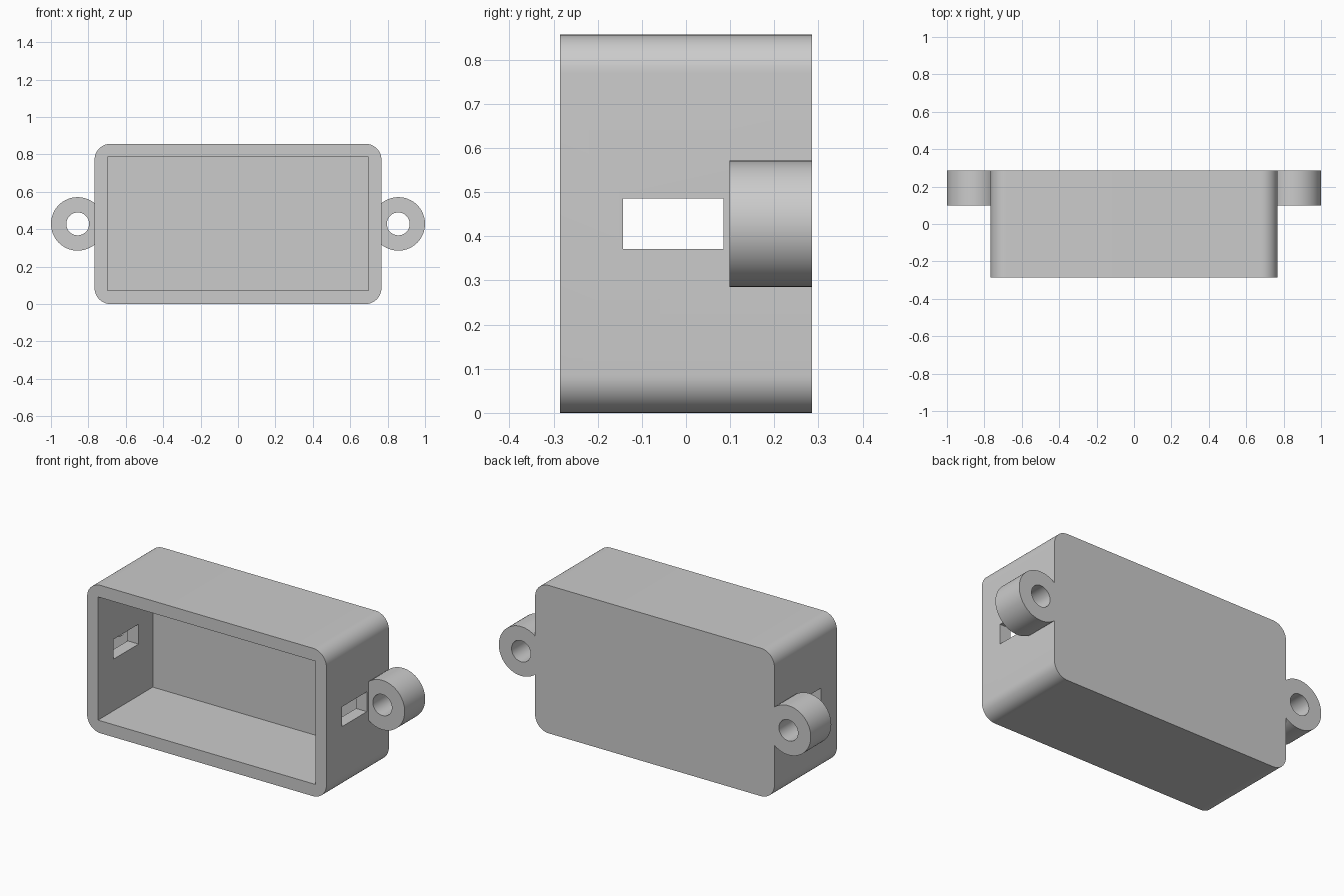
import bpy, bmesh
from math import cos, sin, pi

if "Cube" in bpy.data.objects:
    bpy.data.objects.remove(bpy.data.objects["Cube"])

W, H, D = 0.767, 0.857, 0.286      # half width, height, half depth
MID = H / 2


def prism(name, profile, y0, y1):
    """Extrude a closed (x, z) profile from y0 to y1."""
    bm = bmesh.new()
    face = bm.faces.new([bm.verts.new((x, y0, z)) for x, z in profile])
    ext = bmesh.ops.extrude_face_region(bm, geom=[face])["geom"]
    verts = [v for v in ext if isinstance(v, bmesh.types.BMVert)]
    bmesh.ops.translate(bm, verts=verts, vec=(0, y1 - y0, 0))
    bmesh.ops.recalc_face_normals(bm, faces=bm.faces)
    mesh = bpy.data.meshes.new(name)
    bm.to_mesh(mesh)
    bm.free()
    obj = bpy.data.objects.new(name, mesh)
    bpy.context.collection.objects.link(obj)
    return obj


def rect(x0, x1, z0, z1):
    return [(x0, z0), (x1, z0), (x1, z1), (x0, z1)]


def arc(cx, cz, r, a0, a1, n):
    return [(cx + r * cos(a0 + (a1 - a0) * i / n),
             cz + r * sin(a0 + (a1 - a0) * i / n)) for i in range(n + 1)]


def circle(cx, cz, r, n=64):
    return arc(cx, cz, r, 0, 2 * pi, n)[:-1]


def rounded_rect(hw, z0, z1, r, n=12):
    centres = [(hw - r, z1 - r), (r - hw, z1 - r), (r - hw, z0 + r), (hw - r, z0 + r)]
    return [p for i, (cx, cz) in enumerate(centres)
            for p in arc(cx, cz, r, i * pi / 2, (i + 1) * pi / 2, n)]


def combine(target, tool, operation):
    """Apply a boolean and remove the tool object."""
    mod = target.modifiers.new(operation.lower(), 'BOOLEAN')
    mod.operation, mod.solver, mod.object = operation, 'EXACT', tool
    bpy.context.view_layer.objects.active = target
    bpy.ops.object.modifier_apply(modifier=mod.name)
    bpy.data.objects.remove(tool)


# Rounded enclosure, open at the front
case = prism("enclosure", rounded_rect(W, 0, H, 0.086), -D, D)
combine(case, prism("cavity", rect(-0.697, 0.697, 0.072, 0.786), -0.4, 0.215), 'DIFFERENCE')

# Cable slot through both side walls
combine(case, prism("cable_slot", rect(-0.9, 0.9, 0.371, 0.486), -0.143, 0.085), 'DIFFERENCE')

# Mounting lugs with screw holes
for s in (-1, 1):
    combine(case, prism("lug", circle(s * 0.857, MID, 0.143), 0.098, D), 'UNION')
    combine(case, prism("screw_hole", circle(s * 0.857, MID, 0.061), 0.0, 0.4), 'DIFFERENCE')

bpy.ops.object.select_all(action='DESELECT')
case.select_set(True)
bpy.context.view_layer.objects.active = case
bpy.ops.object.shade_smooth_by_angle(angle=pi / 6)
